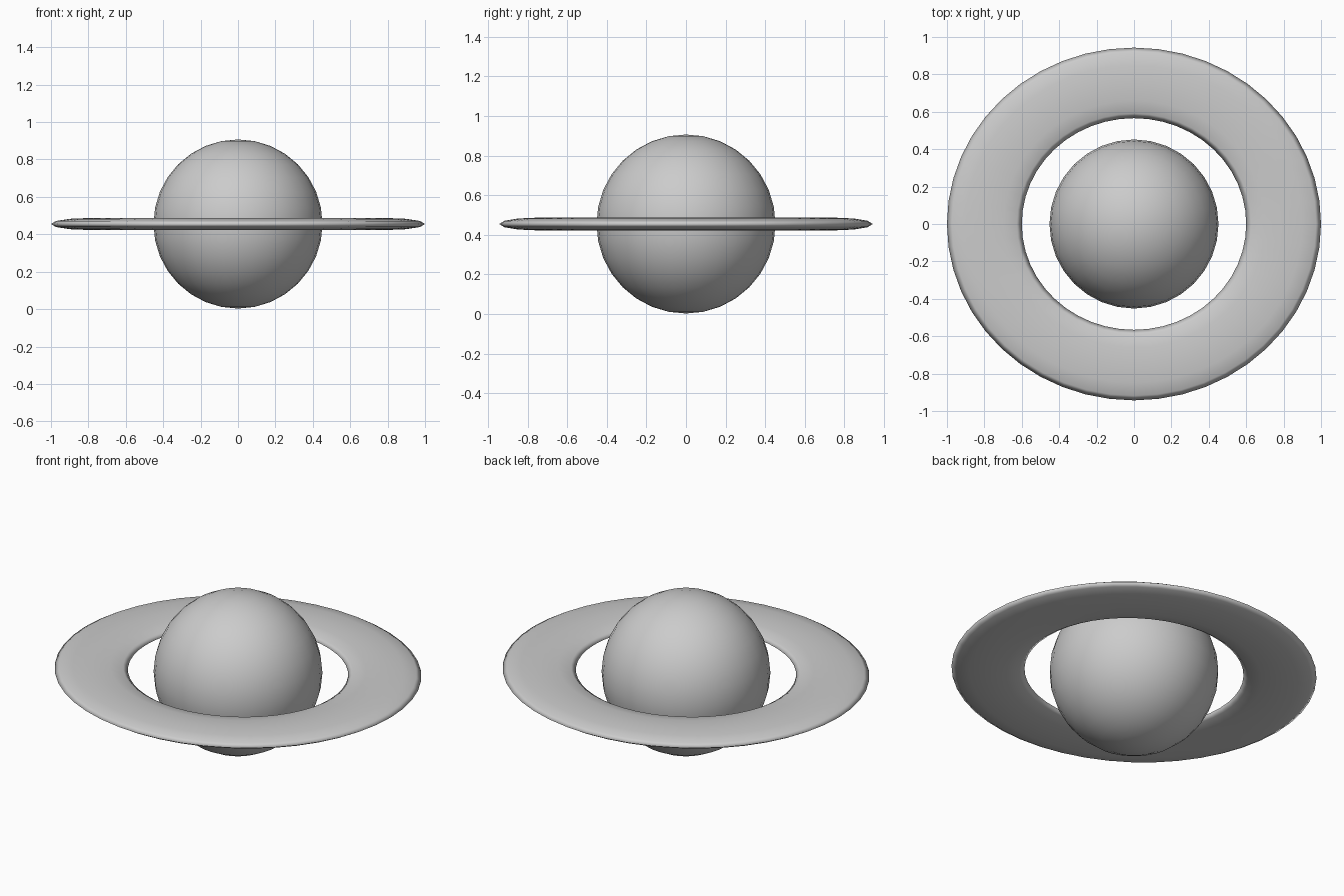
import bpy
import math

cube = bpy.data.objects.get("Cube")
if cube:
    bpy.data.objects.remove(cube, do_unlink=True)

CENTRE = (0, 0, 0.455)

# Single grey used for every part
grey = bpy.data.materials.new("light_grey")
grey.use_nodes = True
colour = (0.6, 0.6, 0.6, 1)
grey.diffuse_color = colour
grey.node_tree.nodes["Principled BSDF"].inputs["Base Color"].default_value = colour


def finish(name, scale=(1, 1, 1)):
    obj = bpy.context.object
    obj.name = name
    obj.scale = scale
    bpy.ops.object.transform_apply(location=False, rotation=False, scale=True)
    obj.data.materials.append(grey)
    bpy.ops.object.shade_smooth()
    return obj


# Planet globe
bpy.ops.mesh.primitive_uv_sphere_add(segments=32, ring_count=16, radius=0.452, location=CENTRE)
finish("planet_globe")

# Flattened, slightly oval ring
bpy.ops.mesh.primitive_torus_add(major_segments=48, minor_segments=12,
                                 major_radius=0.8, minor_radius=0.2, location=CENTRE)
finish("planet_ring", (1, 0.943, 0.16))
